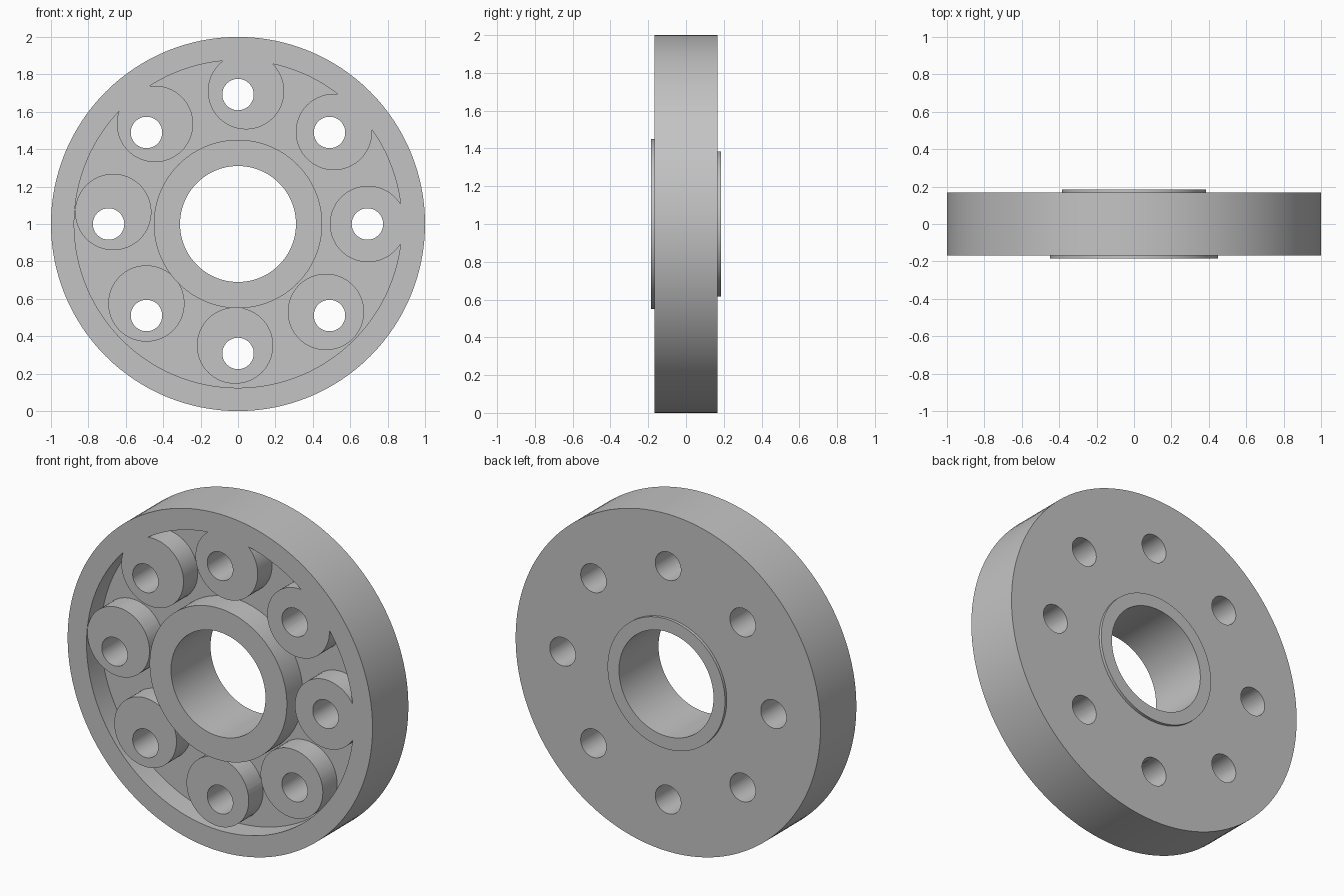
import bpy, bmesh
from math import cos, sin, tau
from mathutils import Matrix, Vector

cube = bpy.data.objects.get("Cube")
if cube:
    bpy.data.objects.remove(cube, do_unlink=True)

grey = bpy.data.materials.new("plain grey")
grey.use_nodes = True
colour = (0.55, 0.55, 0.55, 1)
grey.diffuse_color = colour
grey.node_tree.nodes["Principled BSDF"].inputs["Base Color"].default_value = colour

AXIS = Vector((0, 0, 1))
FRONT, BACK, WEB, LIP = -0.168, 0.168, -0.034, 0.185


def lathe(name, profile, steps=128):
    """Turn a closed (radius, y) profile about the wheel axis."""
    bm = bmesh.new()
    rings = [[bm.verts.new((r * cos(tau * i / steps), y, 1 + r * sin(tau * i / steps)))
              for r, y in profile] for i in range(steps)]
    n = len(profile)
    for i in range(steps):
        a, b = rings[i], rings[(i + 1) % steps]
        for j in range(n):
            k = (j + 1) % n
            bm.faces.new((a[j], a[k], b[k], b[j]))
    return finish(name, bm)


def rod(name, x, z, radius, y0, y1, steps=64):
    bm = bmesh.new()
    turn = Matrix.Translation((x, (y0 + y1) / 2, z)) @ Matrix.Rotation(tau / 4, 4, 'X')
    bmesh.ops.create_cone(bm, cap_ends=True, segments=steps, radius1=radius,
                          radius2=radius, depth=y1 - y0, matrix=turn)
    return finish(name, bm)


def finish(name, bm):
    bmesh.ops.recalc_face_normals(bm, faces=bm.faces)
    mesh = bpy.data.meshes.new(name)
    bm.to_mesh(mesh)
    bm.free()
    mesh.materials.append(grey)
    obj = bpy.data.objects.new(name, mesh)
    bpy.context.collection.objects.link(obj)
    return obj


def activate(obj):
    bpy.ops.object.select_all(action='DESELECT')
    obj.select_set(True)
    bpy.context.view_layer.objects.active = obj


def cut(target, cutter):
    activate(target)
    mod = target.modifiers.new("cut", 'BOOLEAN')
    mod.operation, mod.solver, mod.object = 'DIFFERENCE', 'EXACT', cutter
    bpy.ops.object.modifier_apply(modifier=mod.name)
    bpy.data.objects.remove(cutter, do_unlink=True)


# Disc with a front pocket that leaves the rim and the bosses standing
body = lathe("wheel_body", [(0.34, FRONT), (1, FRONT), (1, BACK), (0.34, BACK)])
pocket = lathe("pocket_cutter", [(0.41, -0.3), (0.876, -0.3), (0.876, WEB), (0.41, WEB)])

# Boss centres sit slightly off the bolt circle
bosses = [(0.695, 1.0), (0.513, 1.492), (0.043, 1.71), (-0.444, 1.535),
          (-0.667, 1.064), (-0.49, 0.575), (-0.016, 0.35), (0.47, 0.53)]
for x, z in bosses:
    cut(pocket, rod("boss_shape", x, z, 0.204, -0.5, 0.3))
cut(body, pocket)

# Bolt holes
for i in range(8):
    a = tau * i / 8
    cut(body, rod("bolt_hole", 0.692 * cos(a), 1 + 0.692 * sin(a), 0.084, -0.5, 0.5, 48))

# Bored hub with a narrower raised lip at the back
hub = lathe("hub", [(0.31, -LIP), (0.45, -LIP), (0.45, 0), (0.385, 0),
                    (0.385, LIP), (0.31, LIP)])

for obj in (body, hub):
    activate(obj)
    bpy.ops.object.shade_smooth_by_angle(angle=0.6)
